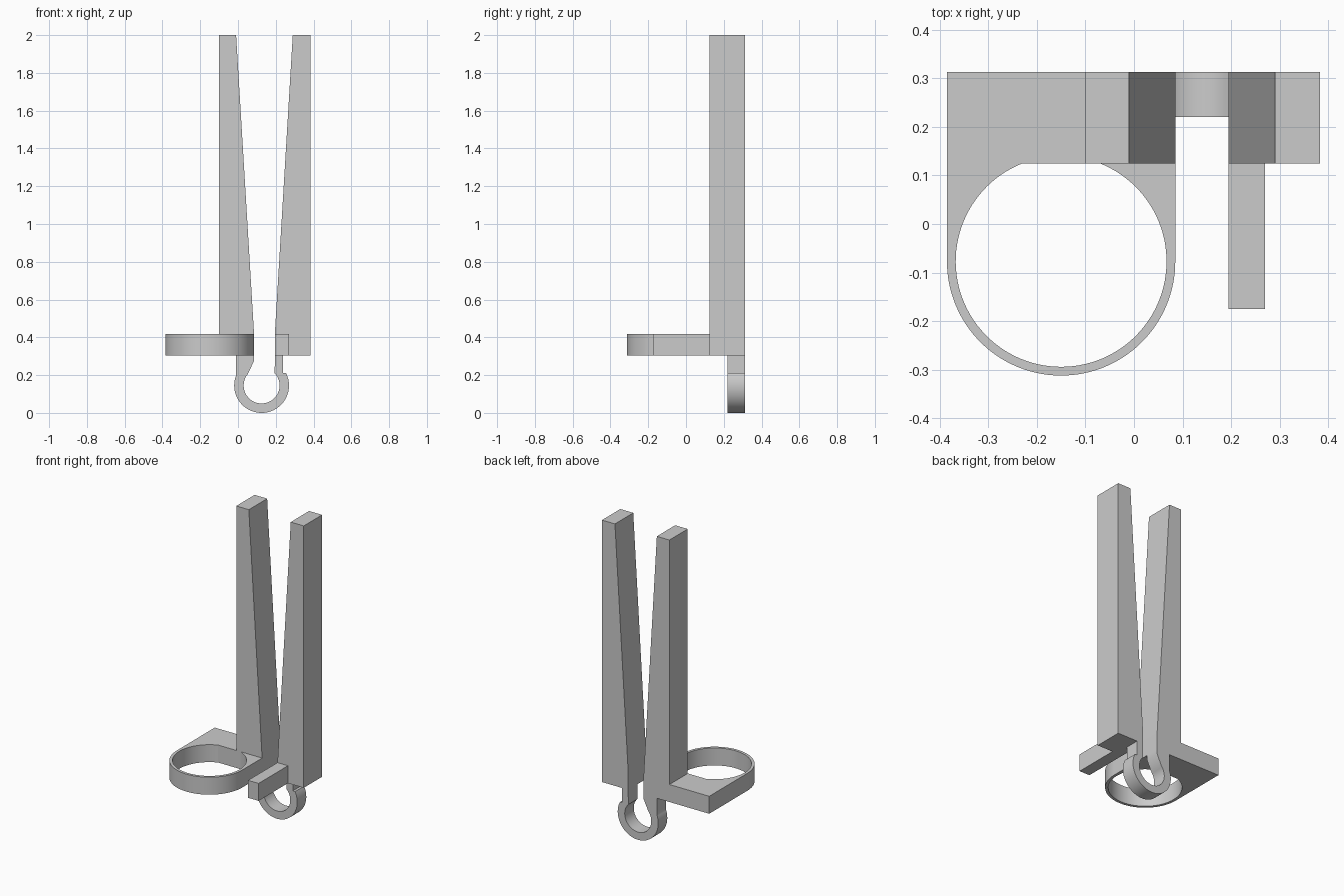
import bpy
import bmesh
from math import sin, cos, asin, pi, radians
from mathutils import Vector

default = bpy.data.objects.get("Cube")
if default:
    bpy.data.objects.remove(default, do_unlink=True)

# Single plain grey material
grey = bpy.data.materials.new("plain_grey")
grey.use_nodes = True
colour = (0.6, 0.6, 0.6, 1)
grey.diffuse_color = colour
grey.node_tree.nodes["Principled BSDF"].inputs["Base Color"].default_value = colour


def prism(name, outline, start, end, axis, smooth=False):
    """Extrude a flat outline along y (outline is x, z) or z (outline is x, y)."""
    place = (lambda a, b: (a, start, b)) if axis == "y" else (lambda a, b: (a, b, start))
    offset = Vector((0, end - start, 0) if axis == "y" else (0, 0, end - start))
    bm = bmesh.new()
    face = bm.faces.new([bm.verts.new(place(a, b)) for a, b in outline])
    result = bmesh.ops.extrude_face_region(bm, geom=[face])
    moved = [v for v in result["geom"] if isinstance(v, bmesh.types.BMVert)]
    bmesh.ops.translate(bm, verts=moved, vec=offset)
    bmesh.ops.recalc_face_normals(bm, faces=bm.faces)
    mesh = bpy.data.meshes.new(name)
    bm.to_mesh(mesh)
    bm.free()
    mesh.materials.append(grey)
    obj = bpy.data.objects.new(name, mesh)
    bpy.context.collection.objects.link(obj)
    if smooth:
        bpy.ops.object.select_all(action="DESELECT")
        obj.select_set(True)
        bpy.context.view_layer.objects.active = obj
        bpy.ops.object.shade_smooth_by_angle(angle=radians(30))
    return obj


def arc(cx, cy, r, a0, a1, steps=64):
    return [(cx + r * cos(a0 + (a1 - a0) * i / steps),
             cy + r * sin(a0 + (a1 - a0) * i / steps)) for i in range(steps + 1)]


def rectangle(x0, x1, y0, y1):
    return [(x0, y0), (x1, y0), (x1, y1), (x0, y1)]


FRONT, BACK = 0.125, 0.3125
BASE, SHELF = 0.305, 0.418

# Two tall tapered arms, straight on the outside
prism("right_arm", [(-0.1, BASE), (0.085, BASE), (0.085, SHELF), (-0.01, 2), (-0.1, 2)],
      FRONT, BACK, "y")
prism("left_arm", [(0.383, BASE), (0.195, BASE), (0.195, SHELF), (0.29, 2), (0.383, 2)],
      FRONT, BACK, "y")

# Side plate and the round holder in front of it
prism("holder_plate", rectangle(-0.385, -0.1, FRONT, BACK), BASE, SHELF, "z")
cx, cy, outer, inner = -0.15, -0.077, 0.235, 0.217
lip = asin((FRONT - cy) / inner)
holder = [(cx - outer, FRONT)] + arc(cx, cy, outer, pi, 2 * pi) + [(cx + outer, FRONT)]
holder += arc(cx, cy, inner, lip, -pi - lip, 96)
prism("holder_ring", holder, BASE, SHELF, "z", smooth=True)

# Finger tab on the other arm
prism("finger_tab", rectangle(0.195, 0.27, -0.175, FRONT), BASE, SHELF, "z")

# Open spring loop joining the arms, with its two stems
sx, sz, big, small = 0.125, 0.145, 0.145, 0.095
step = asin((0.21 - sz) / big)
left_in = asin((0.21 - sz) / small)
spring = [(-0.01, BASE)]
spring += arc(sx, sz, big, pi - asin(0.053 / big), 2 * pi + step)
spring += [(0.238, 0.21), (0.238, BASE), (0.195, BASE)]
spring += arc(sx, sz, small, left_in, -pi - asin(0.06 / small))
spring += [(0.085, 0.275), (0.085, BASE)]
prism("spring_loop", spring, 0.22, BACK, "y", smooth=True)
